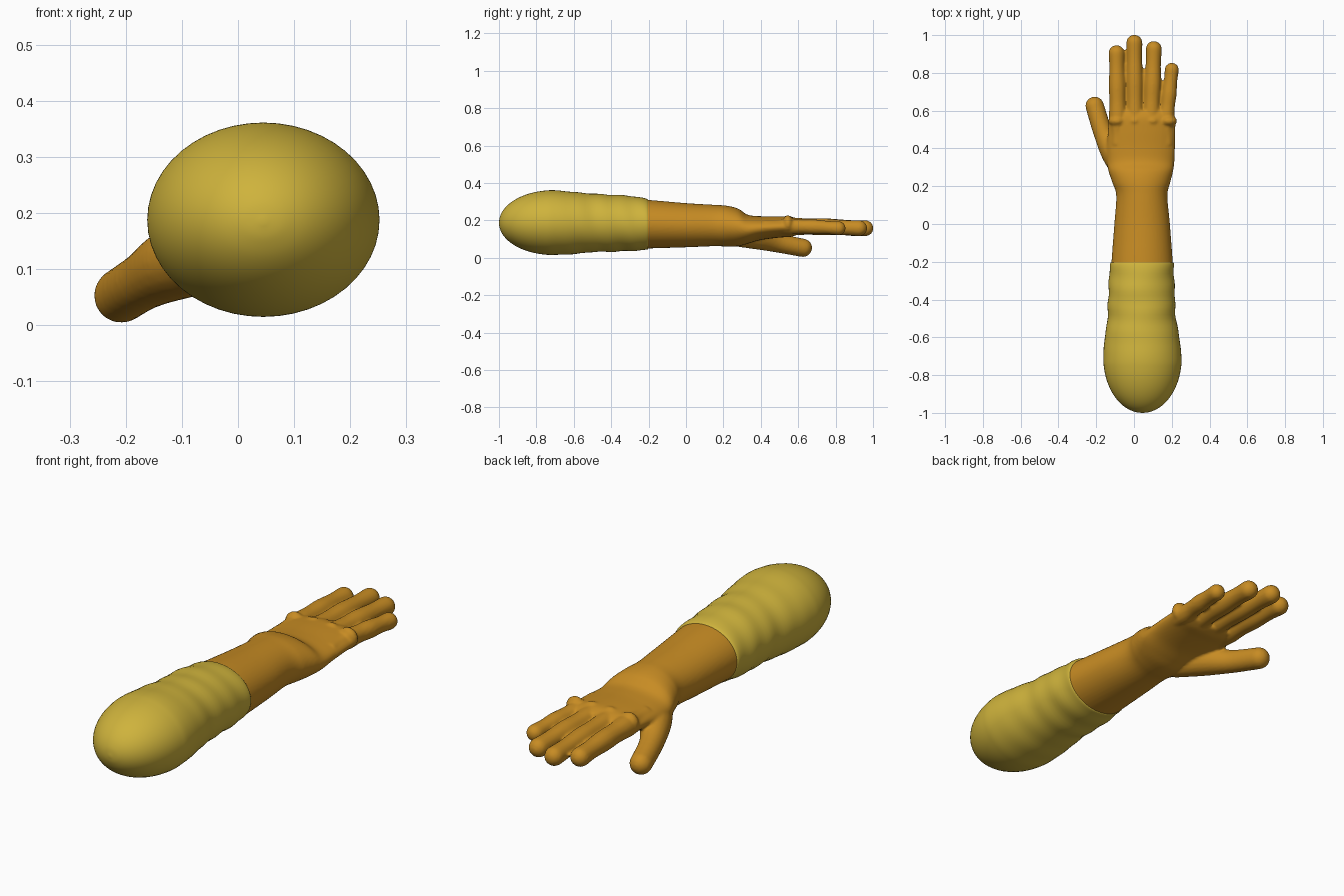
import bpy, bmesh, math
from mathutils import Vector

cube = bpy.data.objects.get("Cube")
if cube:
    bpy.data.objects.remove(cube, do_unlink=True)


def make_material(name, colour):
    mat = bpy.data.materials.new(name)
    mat.use_nodes = True
    mat.diffuse_color = colour
    bsdf = mat.node_tree.nodes["Principled BSDF"]
    bsdf.inputs["Base Color"].default_value = colour
    bsdf.inputs["Roughness"].default_value = 0.7
    return mat


sleeve_yellow = make_material("sleeve yellow", (0.62, 0.45, 0.045, 1))
glove_orange = make_material("glove orange", (0.57, 0.26, 0.017, 1))


def skin_rings(bm, rings):
    """Bridge rings of points into a closed tube."""
    loops = [[bm.verts.new(p) for p in ring] for ring in rings]
    for a, b in zip(loops, loops[1:]):
        for i in range(len(a)):
            j = (i + 1) % len(a)
            bm.faces.new((a[i], a[j], b[j], b[i]))
    bm.faces.new(loops[0][::-1])
    bm.faces.new(loops[-1])


def spline(sections, steps):
    """Smoothly fill in between sections."""
    out = []
    for k in range(len(sections) - 1):
        p = [sections[min(max(k + d, 0), len(sections) - 1)] for d in (-1, 0, 1, 2)]
        for s in range(steps):
            t = s / steps
            out.append([b + t / 2 * (c - a + t * (2*a - 5*b + 4*c - d + t * (3*(b - c) + d - a)))
                        for a, b, c, d in zip(*p)])
    return out + [list(sections[-1])]


def section_ring(section, sides, wrinkle=None):
    """Ellipse filling left, right, bottom and top limits at a given y."""
    y, left, right, low, high = section
    ring = []
    for i in range(sides):
        a = math.tau * i / sides
        k = 1 + (wrinkle(y, a) if wrinkle else 0)
        ring.append(((left + right) / 2 + k * (right - left) / 2 * math.cos(a), y,
                     (low + high) / 2 + k * (high - low) / 2 * math.sin(a)))
    return ring


def digit(bm, points, radii, joints=0.0):
    """Round-ended tube through points."""
    path = spline([(*p, r) for p, r in zip(points, radii)], 10)
    rings = []

    def ring(centre, axis, r):
        u = axis.cross(Vector((0, 0, 1))).normalized()
        v = u.cross(axis)
        rings.append([centre + r * (u * math.cos(a) + v * math.sin(a))
                      for a in (math.tau * i / 20 for i in range(20))])

    centres = [Vector(p[:3]) for p in path]
    n = len(path) - 1
    for i, c in enumerate(centres):
        axis = (centres[min(i + 1, n)] - centres[max(i - 1, 0)]).normalized()
        swell = 1 + joints * math.cos(math.tau * 3 * i / n)
        ring(c, axis, path[i][3] * swell)
    r = path[-1][3] * (1 + joints)
    for i in range(1, 8):
        a = math.pi / 2 * i / 8
        ring(centres[-1] + axis * r * math.sin(a), axis, r * math.cos(a))
    skin_rings(bm, rings)


def finish(bm, name, mat):
    bmesh.ops.recalc_face_normals(bm, faces=bm.faces)
    mesh = bpy.data.meshes.new(name)
    bm.to_mesh(mesh)
    bm.free()
    mesh.materials.append(mat)
    for p in mesh.polygons:
        p.use_smooth = True
    obj = bpy.data.objects.new(name, mesh)
    bpy.context.collection.objects.link(obj)
    return obj


# Puffy sleeve with a rounded shoulder end and soft creases
def crease(y, a):
    fade = min(1, max(0, (y + 0.75) * 3))
    return fade * (0.012 * math.sin(y * 55 + 2 * math.sin(a)) +
                   0.007 * math.sin(y * 31 + 3 * a))


shoulder = []
for i in range(1, 9):
    a = math.pi / 2 * i / 8
    s = math.sin(a)
    shoulder.append((-0.71 - 0.29 * math.cos(a), 0.045 - 0.207 * s, 0.045 + 0.207 * s,
                     0.187 - 0.172 * s, 0.187 + 0.174 * s))
shoulder.insert(0, (-1, 0.04, 0.05, 0.18, 0.19))
cuff = [
    (-0.6, -0.155, 0.24, 0.02, 0.352),
    (-0.5, -0.14, 0.222, 0.03, 0.342),
    (-0.4, -0.137, 0.217, 0.033, 0.338),
    (-0.3, -0.133, 0.213, 0.036, 0.33),
    (-0.22, -0.126, 0.211, 0.042, 0.318),
    (-0.203, -0.121, 0.207, 0.046, 0.312),
]
bm = bmesh.new()
rings = [section_ring(s, 48, crease) for s in spline(shoulder + cuff, 5)]
rings.append(section_ring((-0.203, -0.1, 0.185, 0.07, 0.29), 48))
skin_rings(bm, rings)
finish(bm, "sleeve", sleeve_yellow)

# Forearm and palm
bm = bmesh.new()
arm = [
    (-0.27, -0.119, 0.206, 0.05, 0.31),
    (-0.2, -0.119, 0.205, 0.05, 0.309),
    (0.0, -0.104, 0.19, 0.056, 0.292),
    (0.15, -0.094, 0.177, 0.062, 0.283),
    (0.22, -0.115, 0.192, 0.06, 0.278),
    (0.28, -0.135, 0.207, 0.062, 0.262),
    (0.33, -0.143, 0.214, 0.075, 0.23),
    (0.4, -0.143, 0.217, 0.095, 0.222),
    (0.5, -0.138, 0.219, 0.108, 0.222),
    (0.56, -0.132, 0.219, 0.112, 0.22),
    (0.6, -0.115, 0.205, 0.125, 0.205),
]
skin_rings(bm, [section_ring(s, 48) for s in spline(arm, 6)])

# Fingers, from index to little finger: base x, tip x, tip y
fingers = [(-0.085, -0.092, 0.945), (0.005, 0.002, 1.0),
           (0.092, 0.105, 0.967), (0.172, 0.2, 0.852)]
for base, tip, reach in fingers:
    r = 0.041 if reach > 0.9 else 0.036
    end = reach - r
    mid = (base + tip) / 2
    digit(bm, [(base, 0.42, 0.164), (base, 0.56, 0.167), (mid, (0.56 + end) / 2, 0.165),
               (tip, end, 0.158)], [r, r * 1.13, r * 1.06, r], 0.04)
    # Knuckle
    bump = bmesh.ops.create_uvsphere(bm, u_segments=20, v_segments=12, radius=0.046)
    for v in bump["verts"]:
        v.co = Vector((v.co.x + base * 1.06, v.co.y * 0.65 + 0.545, v.co.z + 0.181))

# Thumb
digit(bm, [(-0.03, 0.24, 0.125), (-0.105, 0.37, 0.112), (-0.165, 0.49, 0.08),
           (-0.208, 0.625, 0.053)], [0.06, 0.066, 0.052, 0.049])

# Fuse the hand into one smooth skin
hand = finish(bm, "forearm_and_hand", glove_orange)
remesh = hand.modifiers.new("fuse", "REMESH")
remesh.mode = "VOXEL"
remesh.voxel_size = 0.007
remesh.use_smooth_shade = True
smooth = hand.modifiers.new("soften", "SMOOTH")
smooth.factor = 0.5
smooth.iterations = 4
